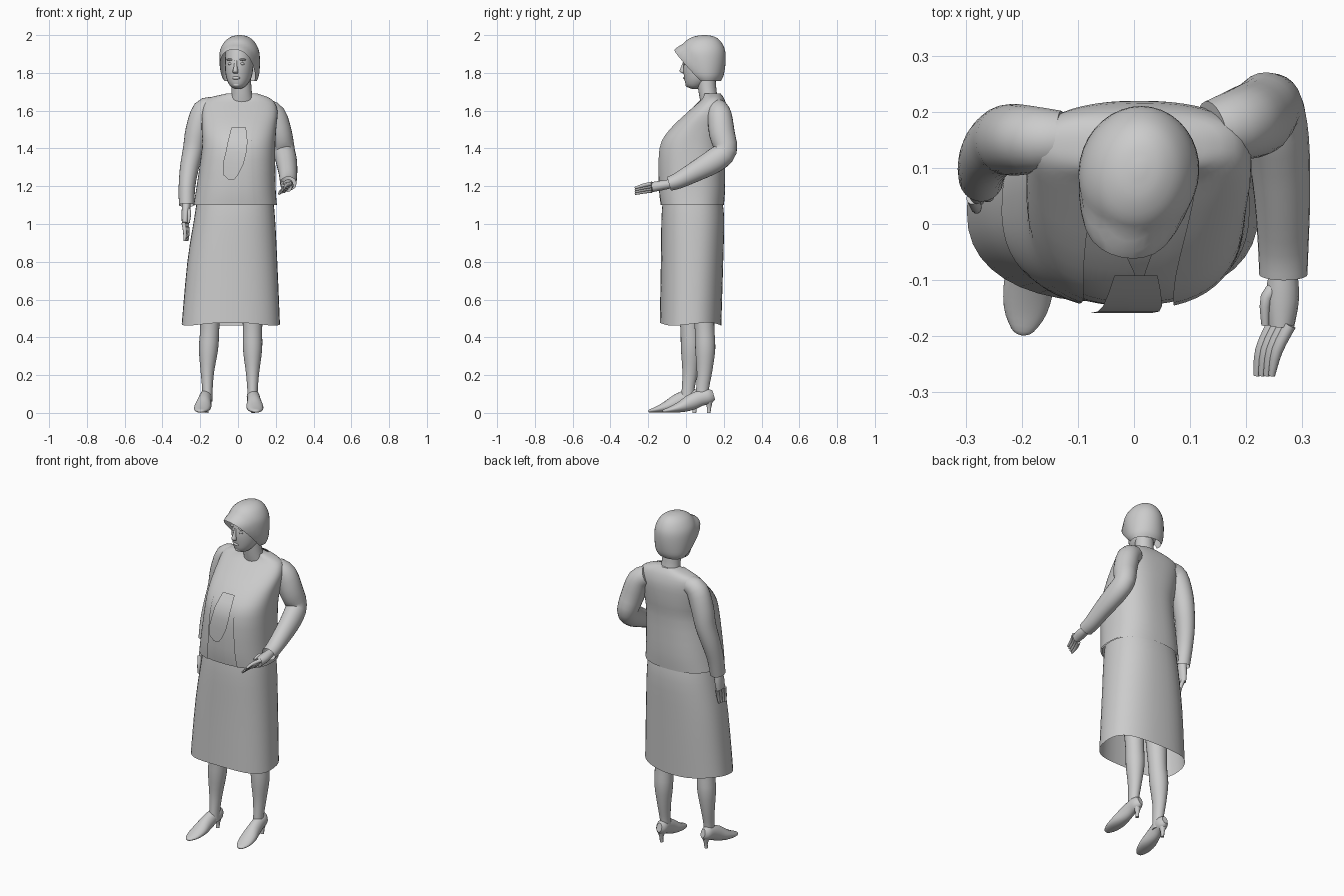
import bpy, bmesh, math
from mathutils import Vector, Matrix

default_cube = bpy.data.objects.get("Cube")
if default_cube:
    bpy.data.objects.remove(default_cube, do_unlink=True)

grey = bpy.data.materials.new("plain grey")
grey.use_nodes = True
tint = (0.6, 0.6, 0.6, 1)
grey.diffuse_color = tint
grey.node_tree.nodes["Principled BSDF"].inputs["Base Color"].default_value = tint

UP = Vector((0, 0, 1))
SIDE = Vector((1, 0, 0))


def finish(name, mesh_data, turn=None):
    """Turn a bmesh into a smooth shaded object."""
    bmesh.ops.recalc_face_normals(mesh_data, faces=mesh_data.faces[:])
    mesh = bpy.data.meshes.new(name)
    mesh_data.to_mesh(mesh)
    mesh_data.free()
    if turn:
        mesh.transform(turn)
    mesh.materials.append(grey)
    part = bpy.data.objects.new(name, mesh)
    bpy.context.collection.objects.link(part)
    bpy.ops.object.select_all(action='DESELECT')
    part.select_set(True)
    bpy.context.view_layer.objects.active = part
    bpy.ops.object.shade_smooth_by_angle(angle=math.radians(45))
    return part


def smooth_rows(rows, steps):
    """Run a smooth spline through rows of ring values."""
    result = []
    last = len(rows) - 1
    for i in range(last):
        before, start = rows[max(i - 1, 0)], rows[i]
        end, after = rows[i + 1], rows[min(i + 2, last)]
        for k in range(steps):
            t = k / steps
            result.append([b + t / 2 * (c - a + t * (2*a - 5*b + 4*c - d + t * (3*(b - c) + d - a)))
                           for a, b, c, d in zip(before, start, end, after)])
    result.append(list(rows[-1]))
    return result


def signed_power(value, power):
    return math.copysign(abs(value) ** power, value)


def loft(rows, sides=24, steps=3, flat=True, power=1.0, grow=0.0, caps=(False, False), wave=0.0):
    """Skin rings of (x, y, z, width, depth) with optional front opening (left, right)."""
    mesh_data = bmesh.new()
    rows = smooth_rows(rows, steps)
    centres = [Vector(row[:3]) for row in rows]
    opened = len(rows[0]) > 5
    rings = []
    for i, row in enumerate(rows):
        tangent = UP
        if not flat:
            tangent = (centres[min(i + 1, len(rows) - 1)] - centres[max(i - 1, 0)]).normalized()
        v = tangent.cross(SIDE).normalized()
        u = v.cross(tangent)
        width, depth = row[3] + grow, row[4] + grow
        begin, sweep = 0.0, math.tau
        if opened:
            low, high = [-math.acos(signed_power(max(-1, min(1, (x - row[0]) / width)), 1 / power))
                         for x in row[5:]]
            begin, sweep = high, low + math.tau - high
        ring = []
        for k in range(sides + opened):
            angle = begin + sweep * k / sides
            point = centres[i] + u * width * signed_power(math.cos(angle), power)
            point += v * depth * signed_power(math.sin(angle), power)
            if i == 0:
                point.z += wave * math.sin(3 * angle)
            ring.append(mesh_data.verts.new(point))
        rings.append(ring)
    for lower, upper in zip(rings, rings[1:]):
        for k in range(sides):
            n = (k + 1) % len(lower)
            mesh_data.faces.new((lower[k], lower[n], upper[n], upper[k]))
    for wanted, ring in zip(caps, (rings[0], rings[-1])):
        if wanted:
            mesh_data.faces.new(ring)
    return mesh_data


def ball(name, place, size, turn=None):
    mesh_data = bmesh.new()
    bmesh.ops.create_uvsphere(mesh_data, u_segments=16, v_segments=10, radius=1,
                              matrix=Matrix.Translation(place) @ Matrix.Diagonal((*size, 1)))
    finish(name, mesh_data, turn)


# Skirt, with a slightly uneven hem
finish("skirt", loft([(-.038, .024, .47, .26, .163), (-.03, .032, .8, .238, .165),
                      (-.018, .036, 1.03, .214, .166), (-.015, .034, 1.14, .2, .155)],
                     sides=40, power=.85, wave=.008))

# Torso, dress bodice and open jacket share the same rings
body = [(-.015, .03, 1.1, .212, .162), (-.01, .028, 1.2, .2, .17), (.003, .03, 1.4, .185, .167),
        (.005, .062, 1.5, .188, .145), (.01, .115, 1.6, .19, .095),
        (.005, .14, 1.66, .165, .055), (.02, .135, 1.69, .075, .04)]
jacket_edges = [(-.11, .085), (-.1, .076), (-.09, .07), (-.09, .075), (-.08, .1), (-.065, .11), (-.045, .085)]
neck_edges = [(.01, .01)] * 3 + [(0, .02), (-.05, .06), (-.055, .085), (-.04, .075)]


def with_edges(edges):
    return [row + edge for row, edge in zip(body, edges)]


finish("chest", loft(body[2:], sides=40, power=.82, grow=-.004, caps=(False, True)))
finish("bodice", loft(with_edges(neck_edges), sides=48, power=.82, grow=.002))
jacket = finish("jacket", loft(with_edges(jacket_edges), sides=48, power=.82, grow=.009))

# Scarf hanging down the front, rows of height, right edge, left edge, depth
scarf = bmesh.new()
strips = [[scarf.verts.new((x, y, z)) for x in (a, (a + b) / 2, b)] for z, a, b, y in
          [(1.51, -.035, .042, -.092), (1.47, -.045, .048, -.122), (1.43, -.055, .05, -.146),
           (1.38, -.065, .045, -.156), (1.32, -.08, .03, -.159), (1.26, -.078, 0, -.159),
           (1.235, -.05, -.02, -.159)]]
for one, two in zip(strips, strips[1:]):
    for k in range(2):
        scarf.faces.new((one[k], one[k + 1], two[k + 1], two[k]))
finish("scarf", scarf)

# Sleeves
finish("left_sleeve", loft([(.14, .165, 1.61, .055, .055), (.19, .178, 1.575, .064, .064),
                            (.222, .19, 1.48, .064, .068), (.243, .208, 1.39, .058, .062),
                            (.256, .15, 1.335, .056, .064), (.264, .05, 1.278, .05, .054),
                            (.266, -.04, 1.23, .045, .043), (.266, -.09, 1.213, .043, .038)],
                           flat=False, caps=(True, False)))
finish("right_sleeve", loft([(-.13, .15, 1.62, .052, .052), (-.18, .15, 1.6, .062, .06),
                             (-.215, .15, 1.5, .062, .064), (-.235, .148, 1.4, .056, .06),
                             (-.257, .13, 1.3, .05, .055), (-.27, .105, 1.2, .044, .05),
                             (-.272, .085, 1.1, .041, .046)],
                            flat=False, caps=(True, False)))


def hand(side, wrist, knuckle, tip, spread, thumb, width, depth):
    """Palm, four fingers and a thumb."""
    wrist, knuckle, tip, spread, thumb = map(Vector, (wrist, knuckle, tip, spread, thumb))
    middle = wrist.lerp(knuckle, .55)
    finish(side + "_palm", loft([(*wrist, .023, .023), (*middle, width, depth),
                                 (*knuckle, width * .8, depth)], sides=16, flat=False, caps=(True, True)))
    for number in range(4):
        shift = spread * (number - 1.5)
        base, end = knuckle + shift * .018, tip + shift * .015
        bend = base.lerp(end, .5) + thumb * .008
        finish(f"{side}_finger_{number + 1}", loft(
            [(*base, .011, .011), (*bend, .01, .01), (*end, .006, .006)],
            sides=10, flat=False, caps=(True, True)))
    root = wrist.lerp(knuckle, .3)
    finish(side + "_thumb", loft([(*root, .014, .014), (*(middle + thumb * .035), .011, .011),
                                  (*(knuckle + thumb * .035), .007, .007)],
                                 sides=10, flat=False, caps=(True, True)))


hand("left", (.267, -.07, 1.215), (.262, -.18, 1.195), (.232, -.27, 1.175),
     (.6, 0, .7), (-.8, 0, .3), .03, .026)
hand("right", (-.272, .087, 1.13), (-.28, .07, 1.005), (-.275, .045, .91),
     (.3, .9, 0), (.5, -.7, 0), .022, .035)

# Legs and heeled shoes
for side, x, y, turn in (("left", .077, .088, .07), ("right", -.162, .012, -.14)):
    lean = -.012 if side == "right" else 0
    finish(side + "_leg", loft([(x, y - .005, .06, .027, .035), (x, y, .13, .028, .034),
                                (x, y + .01, .22, .036, .041), (x - lean / 2, y + .014, .34, .051, .053),
                                (x - lean, y + .01, .45, .051, .052), (x - lean, y, .62, .06, .06)],
                               caps=(True, True)))
    place = Matrix.Translation((x, y + .058, 0)) @ Matrix.Rotation(turn, 4, 'Z')
    finish(side + "_shoe", loft([(0, 0, .095, .016, .026), (0, -.025, .088, .032, .04),
                                 (0, -.07, .078, .034, .042), (0, -.12, .056, .038, .042),
                                 (0, -.17, .034, .045, .031), (0, -.225, .018, .039, .017),
                                 (0, -.262, .01, .02, .009), (0, -.27, .008, .006, .004)],
                                sides=20, flat=False, caps=(True, True)), place)
    finish(side + "_heel", loft([(0, -.026, 0, .01, .01), (0, -.024, .03, .011, .012),
                                 (0, -.025, .075, .027, .024)], sides=12, caps=(True, True)), place)

# Neck and head, the head turned a little to its right
finish("neck", loft([(.02, .13, 1.64, .066, .052), (.02, .116, 1.69, .054, .048),
                     (.015, .105, 1.79, .052, .05)]))
pivot = Matrix.Translation((.01, .1, 0))
turned = pivot @ Matrix.Rotation(-.2, 4, 'Z') @ pivot.inverted()
finish("face", loft([(.01, .045, 1.716, .018, .018), (.01, .05, 1.732, .042, .05),
                     (.01, .072, 1.775, .066, .083), (.01, .08, 1.84, .074, .096),
                     (.01, .088, 1.93, .072, .086)], caps=(True, True)), turned)
finish("nose", loft([(.01, -.013, 1.798, .012, .006), (.01, -.02, 1.808, .015, .017),
                     (.01, -.015, 1.835, .009, .012), (.01, -.01, 1.865, .007, .006)],
                    sides=10, caps=(True, True)), turned)
ball("lips", (.01, -.008, 1.773), (.022, .009, .008), turned)
ball("chin", (.01, .012, 1.738), (.022, .017, .015), turned)
for side, sign in (("left", 1), ("right", -1)):
    ball(side + "_eye", (.01 + sign * .031, .001, 1.848), (.014, .01, .007), turned)
    ball(side + "_brow", (.01 + sign * .031, .001, 1.87), (.022, .011, .006), turned)

# Close fitting hat, cut along a slanted edge with the front flared out
hat = loft([(.01, .118, 1.757, .086, .066), (.01, .11, 1.79, .1, .09), (.01, .095, 1.86, .107, .115),
            (.01, .088, 1.92, .102, .119), (.01, .09, 1.967, .077, .094),
            (.01, .095, 1.992, .043, .055), (.01, .098, 2, .008, .01)],
           sides=36, steps=4, caps=(False, True))
edge_point, edge_normal = Vector((0, .02, 1.856)), Vector((0, -.805, -.593))
bmesh.ops.bisect_plane(hat, geom=hat.verts[:] + hat.edges[:] + hat.faces[:],
                       plane_co=edge_point, plane_no=edge_normal, clear_outer=True)
for vert in hat.verts:
    gap = abs((vert.co - edge_point).dot(edge_normal))
    if gap < .03:
        flare = (1 - gap / .03) * max(0, vert.co.z - 1.76) / .19
        vert.co += Vector(((vert.co.x - .01) * .12, -.038, 0)) * flare
finish("hat", hat, turned)
